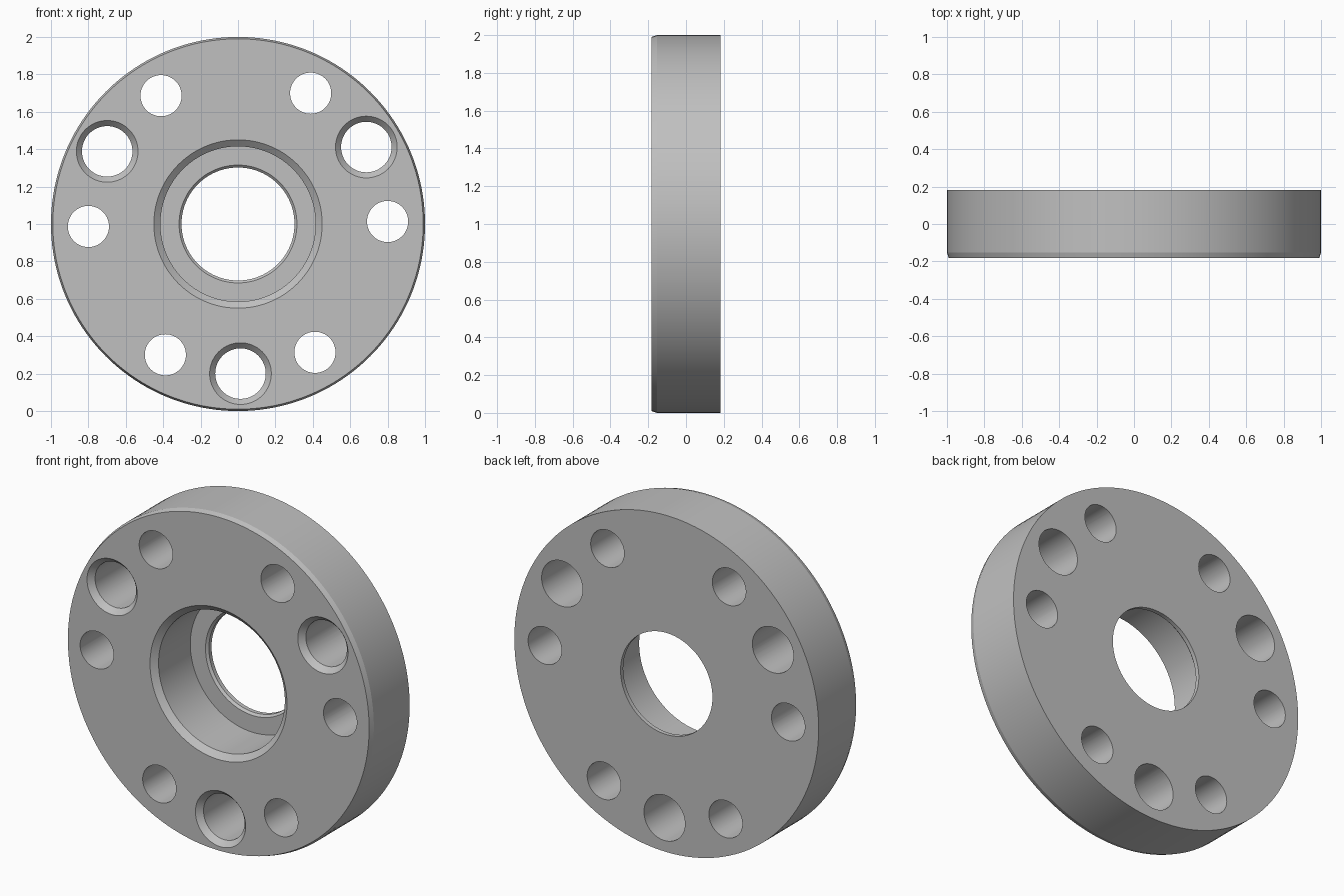
import bpy, bmesh
from math import sin, cos, radians, tau
from mathutils import Vector

HALF = 0.183          # half thickness
CENTRE = Vector((0, 0, 1))
BOLT_RADIUS = 0.8
TWIST = 0.95          # small rotation of the bolt pattern, degrees

cube = bpy.data.objects.get("Cube")
if cube:
    bpy.data.objects.remove(cube, do_unlink=True)

steel = bpy.data.materials.new("grey_steel")
steel.use_nodes = True
grey = (0.53, 0.53, 0.53, 1)
steel.diffuse_color = grey
steel.node_tree.nodes["Principled BSDF"].inputs["Base Color"].default_value = grey


def lathe(name, profile, centre, segments, ring):
    """Turn a (radius, y) profile about the y axis; a ring closes on itself, a plug gets caps."""
    bm = bmesh.new()
    loops = [[bm.verts.new(centre + Vector((r * cos(tau * i / segments), y, r * sin(tau * i / segments))))
              for i in range(segments)] for r, y in profile]
    pairs = list(zip(loops, loops[1:]))
    if ring:
        pairs.append((loops[-1], loops[0]))
    else:
        bm.faces.new(loops[0])
        bm.faces.new(loops[-1])
    for a, b in pairs:
        for i in range(segments):
            j = (i + 1) % segments
            bm.faces.new((a[i], a[j], b[j], b[i]))
    bmesh.ops.recalc_face_normals(bm, faces=bm.faces)
    mesh = bpy.data.meshes.new(name)
    bm.to_mesh(mesh)
    bm.free()
    mesh.materials.append(steel)
    obj = bpy.data.objects.new(name, mesh)
    bpy.context.collection.objects.link(obj)
    return obj


# Flange disc: bevelled front rim, stepped bore with a thin web at the back
flange = lathe("flange_disc", [
    (0.99, -HALF), (1.0, -HALF + 0.03), (1.0, HALF),
    (0.302, HALF), (0.302, HALF - 0.025), (0.315, HALF - 0.038),
    (0.415, HALF - 0.038), (0.415, -HALF + 0.03), (0.45, -HALF),
], CENTRE, 160, True)

# Bolt holes: six plain, three larger with a countersunk front
plain = [(0.11, -0.3), (0.11, 0.3)]
countersunk = [(0.165, -0.3), (0.165, -HALF), (0.135, -HALF + 0.033), (0.135, 0.3)]
holes = [(60 * k, plain) for k in range(6)] + [(30 + 120 * k, countersunk) for k in range(3)]
cutters = []
for angle, profile in holes:
    a = radians(angle + TWIST)
    spot = CENTRE + BOLT_RADIUS * Vector((cos(a), 0, sin(a)))
    cutter = lathe("hole_cutter", profile, spot, 64, False)
    cutter.hide_render = True
    cut = flange.modifiers.new("bolt_hole", 'BOOLEAN')
    cut.operation = 'DIFFERENCE'
    cut.solver = 'EXACT'
    cut.object = cutter
    cutters.append(cutter)

# Bake the holes into the disc and remove the cutters
bpy.context.view_layer.update()
evaluated = flange.evaluated_get(bpy.context.evaluated_depsgraph_get())
finished = bpy.data.meshes.new_from_object(evaluated)
flange.modifiers.clear()
flange.data = finished
for cutter in cutters:
    bpy.data.objects.remove(cutter, do_unlink=True)

bpy.ops.object.select_all(action='DESELECT')
flange.select_set(True)
bpy.context.view_layer.objects.active = flange
bpy.ops.object.shade_smooth_by_angle(angle=radians(15))
